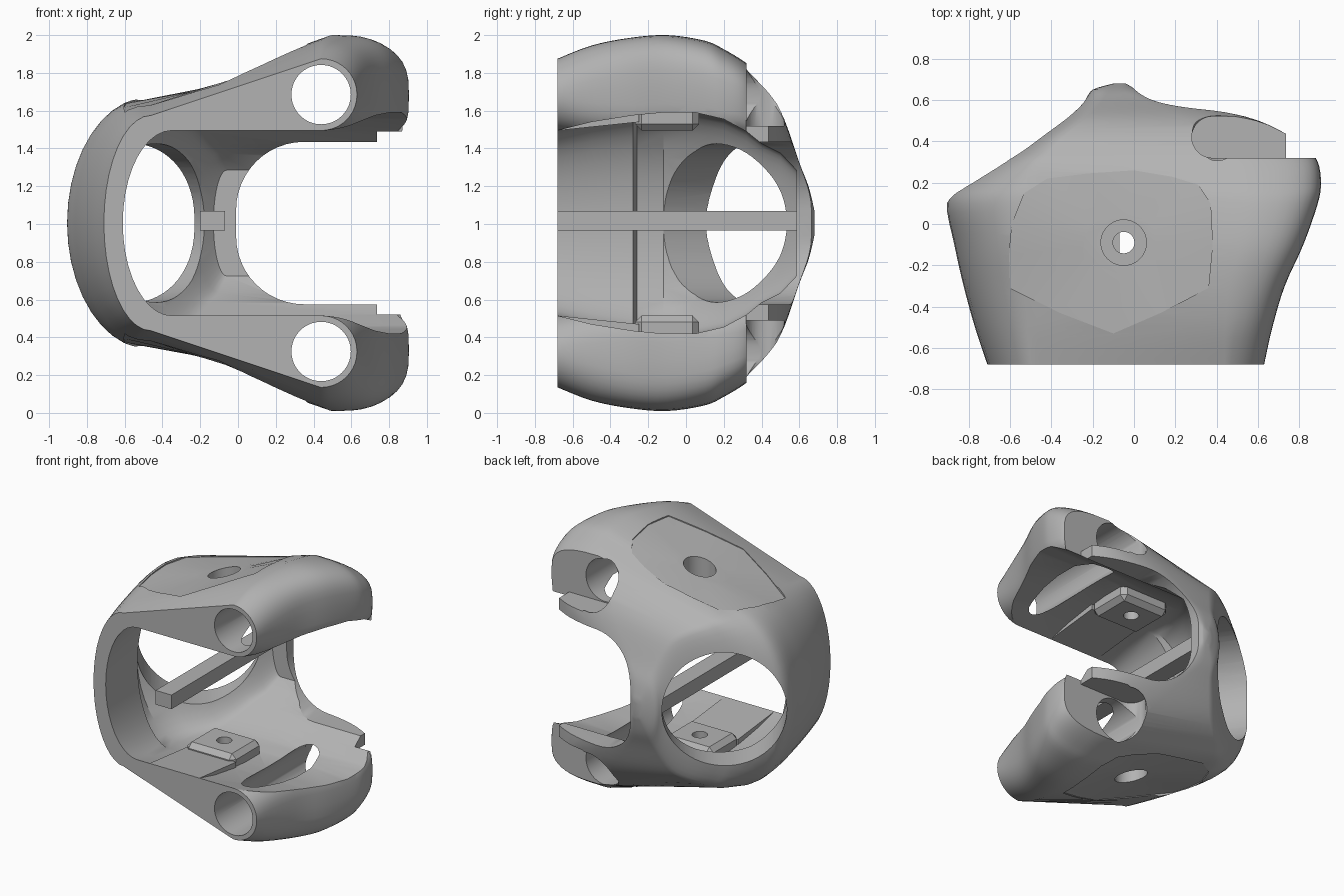
import bpy, bmesh, math
from mathutils import Vector, Matrix

if "Cube" in bpy.data.objects:
    bpy.data.objects.remove(bpy.data.objects["Cube"])

MID = 1.005  # height of the mirror plane

grey = bpy.data.materials.new("plain grey")
grey.use_nodes = True
grey.diffuse_color = (0.45, 0.45, 0.45, 1)
grey.node_tree.nodes["Principled BSDF"].inputs["Base Color"].default_value = grey.diffuse_color


def finish(name, bm):
    bmesh.ops.recalc_face_normals(bm, faces=bm.faces)
    mesh = bpy.data.meshes.new(name)
    bm.to_mesh(mesh)
    bm.free()
    obj = bpy.data.objects.new(name, mesh)
    obj.location.z = MID
    mesh.materials.append(grey)
    bpy.context.collection.objects.link(obj)
    return obj


def loft(name, rings):
    """Closed solid through rings of equal length."""
    bm = bmesh.new()
    rows = [[bm.verts.new(p) for p in ring] for ring in rings]
    n = len(rows[0])
    for a, b in zip(rows, rows[1:]):
        for i in range(n):
            j = (i + 1) % n
            bm.faces.new((a[i], a[j], b[j], b[i]))
    bm.faces.new(rows[0])
    bm.faces.new(rows[-1])
    return finish(name, bm)


def box(name, low, high, bevel=0):
    bm = bmesh.new()
    bmesh.ops.create_cube(bm, size=1)
    low, high = Vector(low), Vector(high)
    bmesh.ops.scale(bm, vec=high - low, verts=bm.verts)
    bmesh.ops.translate(bm, vec=(low + high) / 2, verts=bm.verts)
    if bevel:
        bmesh.ops.bevel(bm, geom=bm.edges[:], offset=bevel, segments=1, affect='EDGES')
    return finish(name, bm)


def rod(name, start, end, radius):
    start, end = Vector(start), Vector(end)
    axis = end - start
    turn = axis.to_track_quat('Z', 'Y').to_matrix().to_4x4()
    bm = bmesh.new()
    bmesh.ops.create_cone(bm, cap_ends=True, segments=64, radius1=radius, radius2=radius,
                          depth=axis.length, matrix=Matrix.Translation((start + end) / 2) @ turn)
    return finish(name, bm)


def combine(target, tool, operation='DIFFERENCE'):
    tool.hide_render = True
    mod = target.modifiers.new("cut", 'BOOLEAN')
    mod.operation, mod.solver, mod.object = operation, 'EXACT', tool
    bpy.context.view_layer.objects.active = target
    bpy.ops.object.modifier_apply(modifier=mod.name)
    bpy.data.objects.remove(tool)


def mirrored(half):
    return half + [(x, -z) for x, z in reversed(half) if abs(z) > 1e-6]


def left_curve(left, shoulder, height):
    return [(shoulder - (shoulder - left) * math.cos(a), height * math.sin(a))
            for a in (math.pi / 2 * i / 10 for i in range(11))]


def outer_ring(y, left, shoulder, height, lobe, right, level, top):
    square = min(max((y + 0.68) / 0.4, 0), 1)
    half = left_curve(left, shoulder, height)
    for i in range(21):
        a = math.pi / 2 - math.pi * i / 20
        c, s = max(math.cos(a), 0), math.sin(a)
        power = 2 / (2 + square * (1 if s >= 0 else 1.8))
        if s < 0 and y > 0.33:  # straight side behind the arms
            half.append((right, level * (1 + 0.98 * s)))
        else:
            half.append((lobe + (right - lobe) * c ** power,
                         level + (top - level) * math.copysign(abs(s) ** power, s)))
    return [(x, y, z) for x, z in mirrored(half)]


def smooth_rows(rows, steps=4):
    """Spline through the rows of section sizes."""
    rows = [Vector(r) for r in rows]
    result = []
    for i in range(len(rows) - 1):
        a, b = rows[i], rows[i + 1]
        before, after = rows[max(i - 1, 0)], rows[min(i + 2, len(rows) - 1)]
        for k in range(steps):
            t = k / steps
            result.append(a * (2*t**3 - 3*t*t + 1) + b * (3*t*t - 2*t**3)
                          + (b - before) / 2 * (t**3 - 2*t*t + t) + (after - a) / 2 * (t**3 - t*t))
    return result + [rows[-1]]


# Outer shell: depth, left, shoulder x and height, lobe x, right, lobe level, top
SHELL = [
    (-.68, -.71, -.46, .57, .44, .63, .68, .87),
    (-.5, -.77, -.47, .6, .44, .67, .7, .94),
    (-.3, -.825, -.47, .635, .46, .73, .72, .98),
    (-.1, -.87, -.47, .665, .51, .82, .73, .995),
    (.1, -.905, -.47, .665, .53, .89, .71, .965),
    (.2, -.83, -.46, .65, .52, .905, .68, .92),
    (.3, -.68, -.44, .63, .5, .89, .65, .86),
    (.36, -.58, -.4, .6, .46, .84, .6, .81),
    (.44, -.46, -.32, .56, .35, .73, .5, .7),
    (.52, -.34, -.22, .48, .22, .54, .42, .55),
    (.6, -.24, -.15, .3, .04, .16, .2, .32),
    (.65, -.2, -.12, .18, -.06, .02, .1, .19),
    (.68, -.1, -.08, .06, -.06, -.04, .03, .065),
]
shell = loft("shell", [outer_ring(*row) for row in smooth_rows(SHELL)])

# Recess corners, dropped onto the curved shell
OUTLINE = [(-.6, -.31), (-.36, -.43), (-.1, -.53), (.13, -.43), (.36, -.31), (.38, -.1),
           (.37, .1), (.31, .19), (.18, .23), (0, .26), (-.22, .245), (-.42, .22),
           (-.53, .15), (-.59, 0), (-.605, -.15)]
bpy.context.view_layer.update()
heights = [shell.ray_cast((x, y, 2), (0, 0, -1))[1].z - .006 for x, y in OUTLINE]

# Hollow inside: depth, left, shoulder x, half height
HOLLOW = [
    (-.8, -.61, -.35, .485), (-.68, -.61, -.35, .49), (-.5, -.62, -.35, .535),
    (-.28, -.63, -.35, .57), (-.26, -.73, -.38, .572), (-.12, -.75, -.4, .585),
    (.05, -.64, -.36, .585), (.2, -.47, -.25, .55), (.32, -.36, -.2, .485),
    (.4, -.29, -.15, .42), (.5, -.21, -.1, .37), (.585, -.13, -.06, .28),
]
combine(shell, loft("hollow", [
    [(x, y, z) for x, z in mirrored(left_curve(left, shoulder, h) + [(1.5, h)])]
    for y, left, shoulder, h in HOLLOW]))

# Rounded side opening through the back wall
gap = mirrored([(-.01 + .36 * (1 - math.cos(a)), .07 + .36 * math.sin(a))
                for a in (math.pi / 2 * i / 12 for i in range(13))] + [(1.5, .43)])
combine(shell, loft("side_opening", [[(x, y, z) for x, z in gap] for y in (.1, 1)]))

# Large round window in the slanted back face
window = Vector((-.55, .335, 0))
facing = Vector((-.56, .83, 0))
combine(shell, rod("window", window - facing * .4, window + facing * .6, .42))

for side in (1, -1):
    # Shallow dished recess on the outside
    inner = [(-.05 + .35 * (x + .05), -.09 + .35 * (y + .09)) for x, y in OUTLINE]
    combine(shell, loft("recess", [
        [(x, y, side * (.74 + .31 * (x + .1))) for x, y in inner],
        [(x, y, side * z) for (x, y), z in zip(OUTLINE, heights)],
        [(x, y, side * 1.3) for x, y in OUTLINE]]))
    # Bore along the arm, and the slot behind it with its short floor
    combine(shell, rod("bore", (.44, -1, side * .68), (.44, 1, side * .68), .157))
    slot = [(.38 - .1 * math.sin(a), .42 + .1 * math.cos(a))
            for a in (math.pi * i / 16 for i in range(17))] + [(1.3, .32), (1.3, .52)]
    combine(shell, loft("slot", [[(x, y, side * z) for x, y in slot] for z in (.515, 1.3)]))
    ends = sorted((side * .2, side * 1.3))
    combine(shell, box("floor_trim", (.735, .32, ends[0]), (1.3, 1, ends[1])))
    # Sloping plate in front of the mounting pad
    combine(shell, loft("front_plate", [
        [(x, y, side * z) for x, z in ((-.25, low), (.16, low), (.16, .62), (-.25, .62))]
        for y, low in ((-.679, .49), (-.25, .535))]), 'UNION')
    # Mounting pad inside with a screw hole
    ends = sorted((side * .49, side * .64))
    combine(shell, box("pad", (-.25, -.27, ends[0]), (.15, .07, ends[1]), .035), 'UNION')
    combine(shell, rod("screw_hole", (-.05, -.09, side * .3), (-.05, -.09, side * 1.2), .052))
    combine(shell, rod("screw_head", (-.05, -.09, side * .6), (-.05, -.09, side * 1.2), .11))

# Bar running front to back
box("bar", (-.2, -.68, -.04), (-.07, .585, .065))

bpy.ops.object.select_all(action='DESELECT')
shell.select_set(True)
bpy.context.view_layer.objects.active = shell
bpy.ops.object.shade_smooth_by_angle(angle=math.radians(32))
